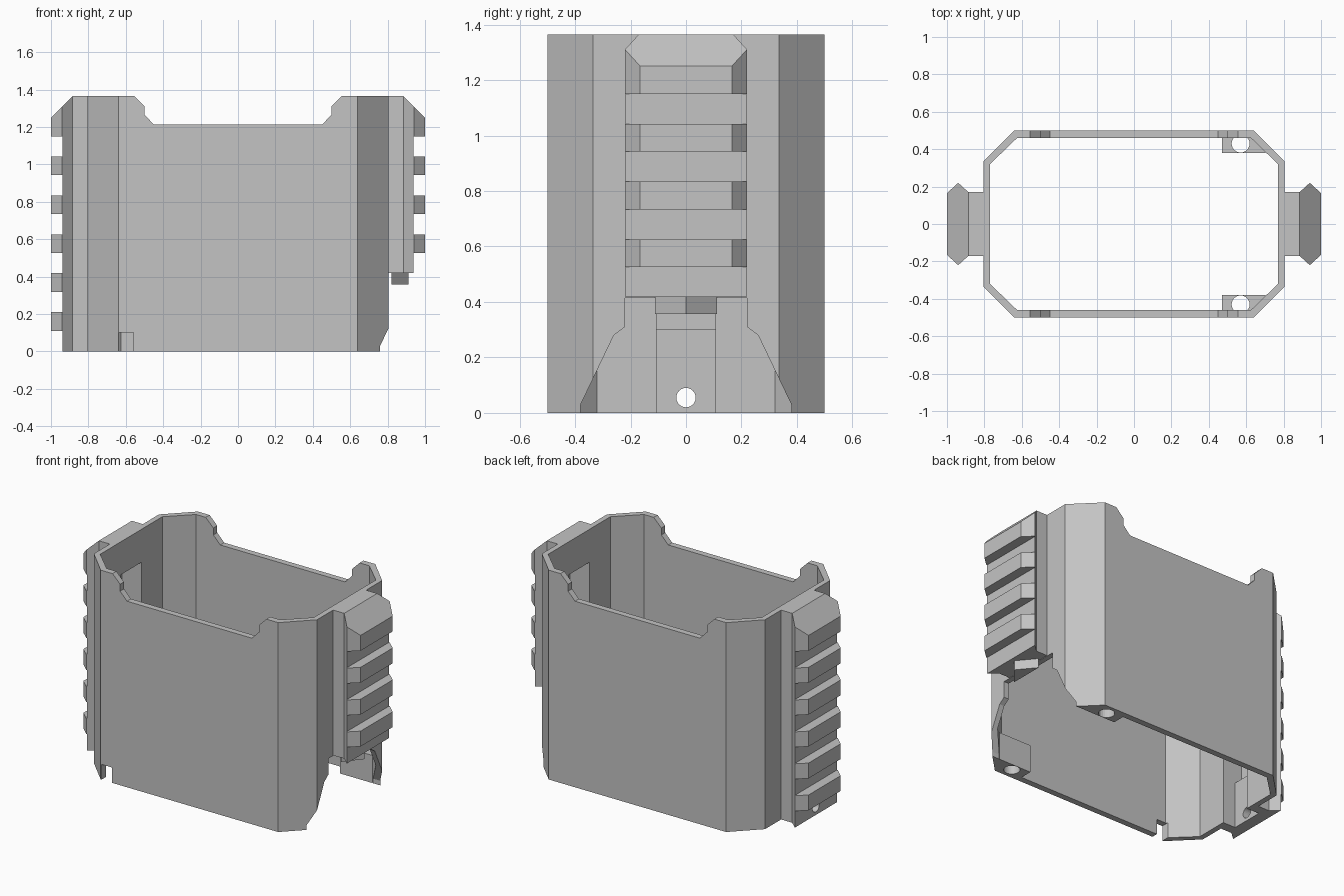
import bpy
import bmesh
import math
from mathutils import Vector

cube = bpy.data.objects.get("Cube")
if cube:
    bpy.data.objects.remove(cube, do_unlink=True)

grey = bpy.data.materials.new("matte_grey")
grey.use_nodes = True
COLOUR = (0.55, 0.55, 0.55, 1)
grey.diffuse_color = COLOUR
grey.node_tree.nodes["Principled BSDF"].inputs["Base Color"].default_value = COLOUR


def prism(name, outline, axis, lo, hi):
    """Extrude a 2D outline along an axis: x takes (y, z), y takes (x, z), z takes (x, y)."""
    place = {"x": lambda a, b: (lo, a, b),
             "y": lambda a, b: (a, lo, b),
             "z": lambda a, b: (a, b, lo)}[axis]
    bm = bmesh.new()
    face = bm.faces.new([bm.verts.new(place(a, b)) for a, b in outline])
    grown = bmesh.ops.extrude_face_region(bm, geom=[face])["geom"]
    step = Vector([(hi - lo) * (axis == c) for c in "xyz"])
    bmesh.ops.translate(bm, vec=step, verts=[v for v in grown if isinstance(v, bmesh.types.BMVert)])
    bmesh.ops.recalc_face_normals(bm, faces=bm.faces[:])
    mesh = bpy.data.meshes.new(name)
    bm.to_mesh(mesh)
    bm.free()
    mesh.materials.append(grey)
    obj = bpy.data.objects.new(name, mesh)
    bpy.context.collection.objects.link(obj)
    return obj


def box(name, x, y, z):
    x = sorted(x)
    return prism(name, [(x[0], y[0]), (x[1], y[0]), (x[1], y[1]), (x[0], y[1])], "z", *z)


def carve(obj, cutters):
    """Subtract each cutter, bake the result and drop the cutters."""
    for cutter in cutters:
        cutter.hide_render = True
        mod = obj.modifiers.new("cut", "BOOLEAN")
        mod.operation = "DIFFERENCE"
        mod.solver = "EXACT"
        mod.object = cutter
    graph = bpy.context.evaluated_depsgraph_get()
    mesh = bpy.data.meshes.new_from_object(obj.evaluated_get(graph))
    obj.modifiers.clear()
    obj.data = mesh
    for cutter in cutters:
        bpy.data.objects.remove(cutter, do_unlink=True)


def octagon(x, y, cx, cy):
    corner = [(x, -cy), (x, cy), (cx, y), (-cx, y)]
    return corner + [(-a, -b) for a, b in corner]


def circle(cx, cy, r, n=24):
    return [(cx + r * math.cos(math.tau * i / n), cy + r * math.sin(math.tau * i / n))
            for i in range(n)]


def mirrored(half):
    return half + [(-a, b) for a, b in reversed(half)]


TOP = 1.365


def end_recess(side):
    """Cutters for the slot on the inside of each end."""
    if side > 0:
        return [box("recess", (0.7, 0.91), (-0.107, 0.107), (0.5, 1.15))]
    return [box("recess", (-0.7, -0.91), (-0.107, 0.107), (0.30, 1.15)),
            box("recess_low", (-0.7, -0.86), (-0.107, 0.107), (-0.1, 0.31)),
            prism("pin_hole", circle(0, 0.055, 0.035), "x", -1.1, -0.7)]


# Eight-sided sleeve, open at both ends
sleeve = prism("sleeve", octagon(0.805, 0.5, 0.64, 0.335), "z", 0, TOP)
rim_dip = mirrored([(0.6, 1.41), (0.5, 1.31), (0.5, 1.265), (0.45, 1.213)])
end_opening = mirrored([(0.38, -0.1), (0.38, 0.03), (0.26, 0.28), (0.22, 0.31), (0.22, 0.415)])
carve(sleeve, [
    prism("bore", octagon(0.77, 0.46, 0.625, 0.32), "z", -0.2, 1.6),
    prism("rim_dip", rim_dip, "y", -0.7, 0.7),
    prism("end_opening", end_opening, "x", 0.6, 1.2),
    box("foot_notch", (-0.635, -0.56), (-0.6, -0.4), (-0.1, 0.1)),
] + end_recess(1) + end_recess(-1)
  + [prism("screw_hole", circle(0.57, s * 0.43, 0.048), "z", -0.1, 0.18) for s in (-1, 1)])

# Screw blocks in the two corners beside the opening
for name, s in (("front_screw_block", -1), ("back_screw_block", 1)):
    plan = [(0.47, s * 0.38), (0.705, s * 0.38), (0.63, s * 0.465), (0.47, s * 0.465)]
    block = prism(name, plan, "z", 0, 0.18)
    carve(block, [prism("screw_hole", circle(0.57, s * 0.43, 0.048), "z", -0.1, 0.3)])

# Slotted accessory rails, the left one shorter
PITCH = 0.208
for name, s, foot in (("left_rail", 1, 0.418), ("right_rail", -1, 0)):
    half = [(0.785, 0.17), (0.885, 0.17), (0.94, 0.22), (1.0, 0.165)]
    plan = [(s * x, y) for x, y in half] + [(s * x, -y) for x, y in reversed(half)]
    rail = prism(name, plan, "z", foot, TOP)
    slope = [(s * 0.885, TOP), (s * 1.1, TOP - 0.215), (s * 1.1, 1.6), (s * 0.885, 1.6)]
    cutters = [prism("top_slope", slope, "y", -0.4, 0.4)]
    for k in range(4 if s > 0 else 6):
        high = 1.15 - k * PITCH
        low = high - 0.108
        if low < foot + 0.03:
            low = foot - 0.1
        cutters.append(box("slot", (s * 0.937, s * 1.1), (-0.4, 0.4), (low, high)))
    carve(rail, cutters + end_recess(s))

# Wedge-shaped peg under the short rail
prism("rail_peg", [(0.82, -0.112), (0.912, 0), (0.82, 0.112)], "z", 0.357, 0.43)
